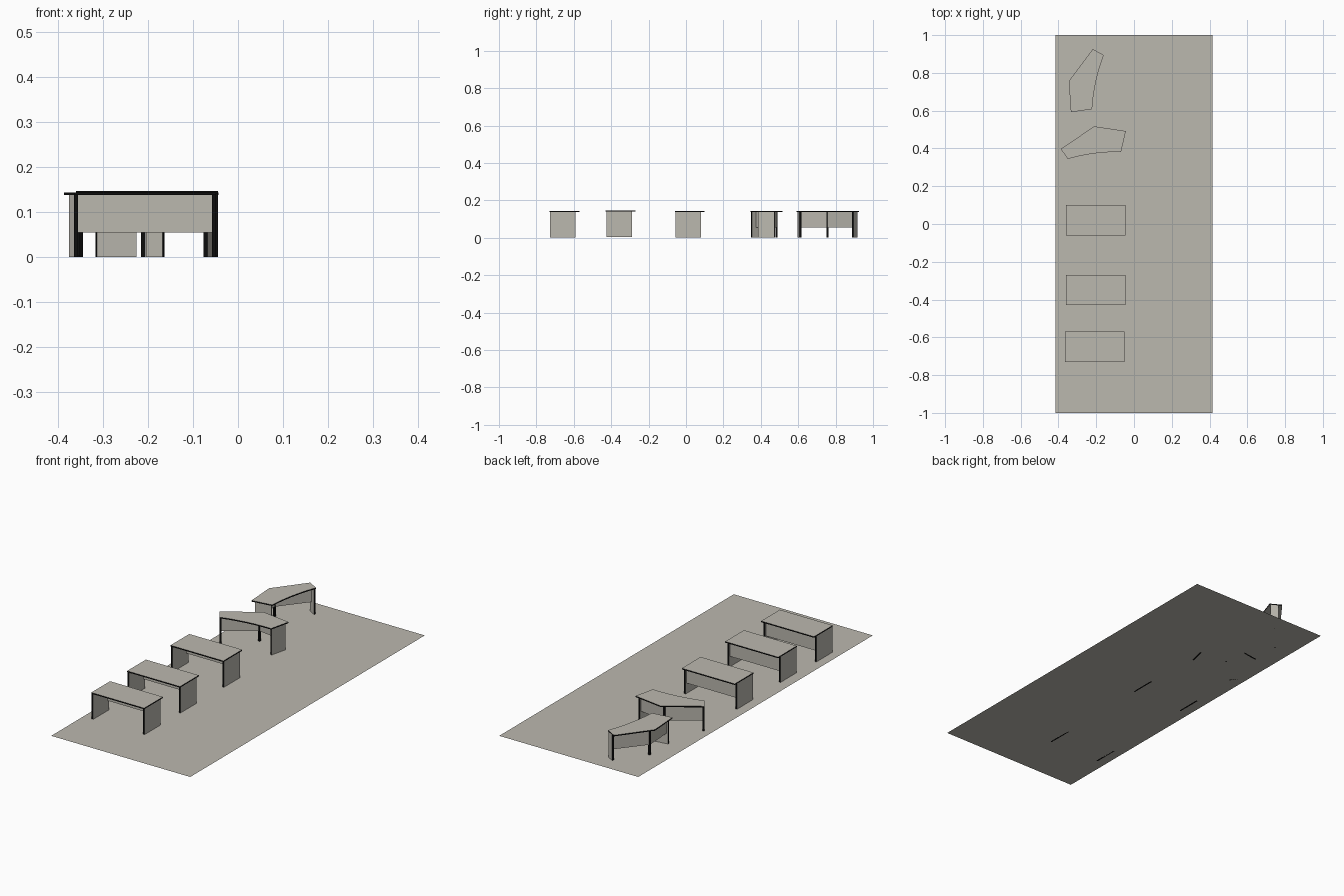
import bpy, bmesh
from mathutils import Vector

cube = bpy.data.objects.get("Cube")
if cube:
    bpy.data.objects.remove(cube)

HEIGHT, TOP_T, LEG_T, PANEL_T, POST = 0.144, 0.006, 0.009, 0.006, 0.01
PANEL_LOW = 0.055
UP = Vector((0, 0, 1))


def material(name, rgb):
    m = bpy.data.materials.new(name)
    m.use_nodes = True
    m.diffuse_color = (*rgb, 1)
    m.node_tree.nodes["Principled BSDF"].inputs["Base Color"].default_value = (*rgb, 1)
    return m


GREY = material("warm grey", (0.50, 0.48, 0.43))
BLACK = material("black edging", (0.004, 0.004, 0.004))


def board(name, outline, low, high, broad=None):
    """Extrude an outline; faces not facing along 'broad' get black edging."""
    bm = bmesh.new()
    base = bm.faces.new([bm.verts.new((p.x, p.y, low)) for p in outline])
    if high > low:
        ext = bmesh.ops.extrude_face_region(bm, geom=[base], use_keep_orig=True)
        moved = [v for v in ext["geom"] if isinstance(v, bmesh.types.BMVert)]
        bmesh.ops.translate(bm, verts=moved, vec=UP * (high - low))
        bmesh.ops.recalc_face_normals(bm, faces=bm.faces)
    bm.normal_update()
    for f in bm.faces:
        f.material_index = int(broad is not None and abs(f.normal.dot(broad)) < 0.7)
    mesh = bpy.data.meshes.new(name)
    bm.to_mesh(mesh)
    bm.free()
    mesh.materials.append(GREY)
    mesh.materials.append(BLACK)
    ob = bpy.data.objects.new(name, mesh)
    bpy.context.collection.objects.link(ob)
    return ob


def strip(a, b, side):
    """Rectangle from a to b, widened by the vector side."""
    return [a, b, b + side, a + side]


def desk(name, back, front, bulge=0.0, lift=0.0):
    """back: points along the rear edge; front: the two front corners."""
    back = [Vector((*p, 0)) for p in back]
    front = [Vector((*p, 0)) for p in front]
    centre = sum(back + front, Vector()) / len(back + front)
    under = HEIGHT - TOP_T + lift

    # desk top, with a shallow concave front edge where bulge is set
    span = front[0] - front[1]
    inward = span.cross(UP).normalized()
    if inward.dot(centre - front[0]) < 0:
        inward.negate()
    steps = 12 if bulge else 1
    edge = []
    for i in range(steps + 1):
        t = i / steps
        edge.append(front[1] + span * t + inward * bulge * 4 * t * (1 - t))
    board(name + "_top", back + edge, under, HEIGHT + lift, UP)

    # end legs, flush with the ends of the top
    rear = []
    for side, b, f in (("first", back[0], front[0]), ("second", back[-1], front[1])):
        along = (b - f).normalized()
        normal = along.cross(UP)
        if normal.dot(centre - f) < 0:
            normal.negate()
        start, end = f + along * 0.004, b - along * 0.02
        board(f"{name}_{side}_leg", strip(start, end, normal * LEG_T), lift, under, normal)
        rear.append(end - along * 0.012 + normal * LEG_T * 0.5)

    # modesty panels, with a post wherever the rear edge bends
    path = [rear[0]]
    for p in back[1:-1]:
        mid = (front[0] + front[1]) / 2
        q = p + (mid - p).normalized() * 0.033
        path.append(q)
        corner = q - Vector((POST, POST, 0)) / 2
        post = board(name + "_post", strip(corner, corner + Vector((POST, 0, 0)),
                                           Vector((0, POST, 0))), lift, under)
        for f in post.data.polygons:
            f.material_index = 1
    path.append(rear[1])
    for a, b in zip(path, path[1:]):
        side = (b - a).cross(UP).normalized() * PANEL_T
        board(name + "_panel", strip(a - side / 2, b - side / 2, side),
              PANEL_LOW + lift, under)


# floor sheet
board("floor", [Vector(p) for p in ((-0.415, -1, 0), (0.415, -1, 0),
                                    (0.415, 1, 0), (-0.415, 1, 0))], 0, 0)

# straight desks
for label, x, y, lift in (("front_desk", -0.365, -0.73, 0),
                          ("second_desk", -0.361, -0.43, 0.003),
                          ("middle_desk", -0.361, -0.06, 0)):
    w, d = 0.316, 0.16
    desk(label, [(x, y + d), (x + w, y + d)], [(x, y), (x + w, y)], lift=lift)

# bent desks
desk("fourth_desk", [(-0.388, 0.397), (-0.211, 0.517), (-0.043, 0.492)],
     [(-0.35, 0.344), (-0.069, 0.381)], bulge=0.011)
desk("rear_desk", [(-0.218, 0.926), (-0.345, 0.757), (-0.334, 0.592)],
     [(-0.16, 0.894), (-0.222, 0.608)], bulge=0.011)
